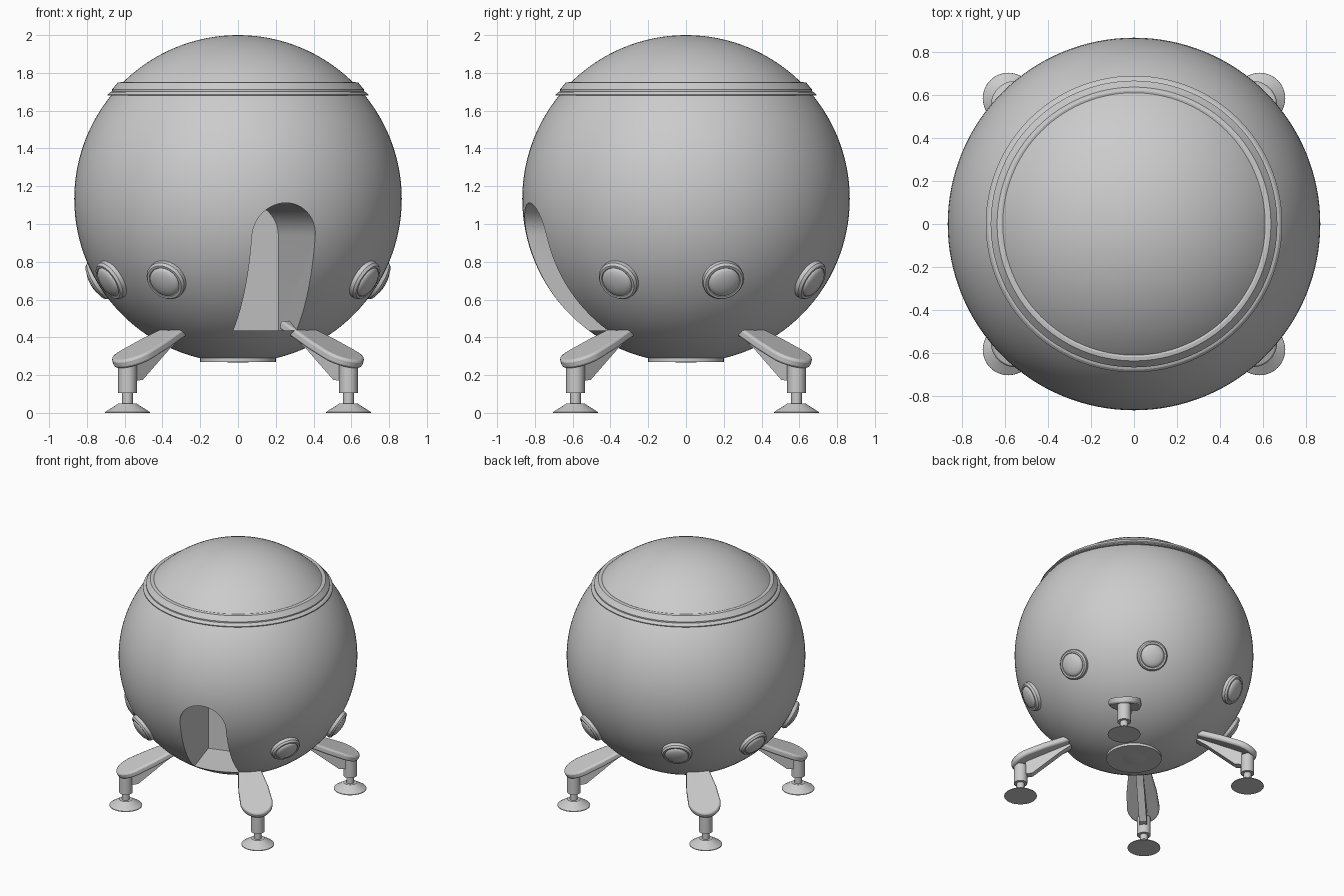
import bpy, bmesh
from math import sin, cos, pi, radians, atan, sqrt
from mathutils import Matrix, Vector

cube = bpy.data.objects.get("Cube")
if cube:
    bpy.data.objects.remove(cube, do_unlink=True)

# Single painted-metal colour
GREY = (0.6, 0.6, 0.6, 1.0)
mat = bpy.data.materials.new("light_grey")
mat.use_nodes = True
mat.diffuse_color = GREY
mat.node_tree.nodes["Principled BSDF"].inputs["Base Color"].default_value = GREY

R, CZ = 0.867, 1.133          # hull radius and centre height
UP = Vector((0, 0, 1))


def finish(name, bm, matrix):
    bmesh.ops.recalc_face_normals(bm, faces=bm.faces[:])
    mesh = bpy.data.meshes.new(name)
    bm.to_mesh(mesh)
    bm.free()
    mesh.materials.append(mat)
    ob = bpy.data.objects.new(name, mesh)
    ob.matrix_world = matrix
    bpy.context.collection.objects.link(ob)
    return ob


def smooth(ob, angle=35):
    bpy.ops.object.select_all(action='DESELECT')
    ob.select_set(True)
    bpy.context.view_layer.objects.active = ob
    bpy.ops.object.shade_smooth_by_angle(angle=radians(angle))


def lathe(name, profile, matrix=Matrix(), steps=48, closed=False):
    """Revolve (radius, height) points around local z."""
    bm = bmesh.new()
    vs = [bm.verts.new((r, 0, z)) for r, z in profile]
    pairs = list(zip(vs, vs[1:])) + ([(vs[-1], vs[0])] if closed else [])
    es = [bm.edges.new(p) for p in pairs]
    bmesh.ops.spin(bm, geom=vs + es, axis=(0, 0, 1), cent=(0, 0, 0),
                   angle=2 * pi, steps=steps, use_duplicate=False)
    bmesh.ops.remove_doubles(bm, verts=bm.verts[:], dist=1e-5)
    return finish(name, bm, matrix)


def prism(name, outline, z0, z1, matrix):
    """Extrude a flat outline from z0 to z1 along local z."""
    bm = bmesh.new()
    face = bm.faces.new([bm.verts.new((x, y, z0)) for x, y in outline])
    ext = bmesh.ops.extrude_face_region(bm, geom=[face])["geom"]
    bmesh.ops.translate(bm, vec=(0, 0, z1 - z0),
                        verts=[v for v in ext if isinstance(v, bmesh.types.BMVert)])
    return finish(name, bm, matrix)


def frame(x, y, z, origin):
    return Matrix.Translation(origin) @ Matrix((x, y, z)).transposed().to_4x4()


def radial(azimuth, elevation=0):
    a, e = radians(azimuth), radians(elevation)
    return Vector((cos(a) * cos(e), sin(a) * cos(e), sin(e)))


# Spherical hull
N = 64
hull = lathe("hull", [(R * sin(pi * i / N) if 0 < i < N else 0, CZ - R * cos(pi * i / N))
                      for i in range(N + 1)], steps=128)

# Arched doorway recess, cut radially into the hull
out = radial(-73)
W, FLOOR, SPRING = 0.175, 0.435, 0.937
arch = [(-W, FLOOR), (W, FLOOR)] + [(W * cos(pi * i / 24), SPRING + W * sin(pi * i / 24))
                                    for i in range(25)]
cutter = prism("door_cutter", arch, 0.16, 1.2, frame(UP.cross(out), UP, out, (0, 0, 0)))
cutter.hide_render = True
cut = hull.modifiers.new("doorway", 'BOOLEAN')
cut.operation, cut.solver, cut.object = 'DIFFERENCE', 'EXACT', cutter
bpy.context.view_layer.objects.active = hull
bpy.ops.object.modifier_apply(modifier=cut.name)
bpy.data.objects.remove(cutter, do_unlink=True)
smooth(hull)

# Stepped collar around the top cap
smooth(lathe("top_collar", [(0.64, 1.68), (0.69, 1.68), (0.69, 1.686), (0.678, 1.698),
                            (0.667, 1.702), (0.667, 1.712), (0.637, 1.748),
                            (0.62, 1.751), (0.58, 1.74)], steps=128, closed=True), 20)

# Flat disc under the hull
smooth(lathe("base_disc", [(0, 0.27), (0.2, 0.27), (0.2, 0.33), (0, 0.33)], steps=64))

# Round portholes with a domed lens
lens = [(0.084 * cos(pi / 2 * i / 8), 0.03 + 0.028 * sin(pi / 2 * i / 8)) for i in range(8)]
port = [(0, -0.05), (0.11, -0.05), (0.11, 0.02), (0.1, 0.034), (0.088, 0.034)] \
    + lens + [(0, 0.058)]
for k, az in enumerate((15, 60, 120, 165, 208, 240, 332)):
    n = radial(az, -29.5)
    m = Matrix.Translation(Vector((0, 0, CZ)) + n * (R - 0.004)) @ n.to_track_quat('Z', 'Y').to_matrix().to_4x4()
    smooth(lathe(f"porthole_{k + 1}", port, m), 30)

# Landing legs: paddle arm, rib, shock tube, stem and foot pad
tilt = atan(0.42)
side = [(0, 0.07), (0.13, 0.086), (0.28, 0.11)]
tip = [(0.42 + 0.133 * sin(pi * i / 20), 0.118 * cos(pi * i / 20)) for i in range(21)]
paddle = side + tip + [(x, -y) for x, y in reversed(side)]
rib = [(0.79, 0.17), (0.79, 0.27), (0.42, 0.45), (0.42, 0.42), (0.53, 0.345), (0.74, 0.175)]
FOOT = 0.585 * sqrt(2)
for az, tag in ((-45, "front_left"), (45, "back_left"), (135, "back_right"), (225, "front_right")):
    d = radial(az)
    across = UP.cross(d)
    along = d * cos(tilt) - UP * sin(tilt)
    arm = prism("arm_" + tag, paddle, -0.048, 0,
                frame(along, across, along.cross(across), d * 0.39 + UP * 0.491))
    bev = arm.modifiers.new("soft_edges", 'BEVEL')
    bev.width, bev.segments, bev.angle_limit = 0.013, 2, radians(50)
    smooth(arm, 40)
    prism("arm_rib_" + tag, rib, -0.027, 0.027, frame(d, UP, d.cross(UP), (0, 0, 0)))
    at = Matrix.Translation(d * FOOT)
    smooth(lathe("shock_tube_" + tag, [(0, 0.105), (0.049, 0.105), (0.049, 0.25), (0, 0.25)], at, 32))
    smooth(lathe("stem_" + tag, [(0, 0.04), (0.028, 0.04), (0.028, 0.12), (0, 0.12)], at, 24))
    smooth(lathe("foot_pad_" + tag, [(0, 0), (0.119, 0), (0.118, 0.005), (0.055, 0.045),
                                     (0.048, 0.05), (0, 0.05)], at, 40))
